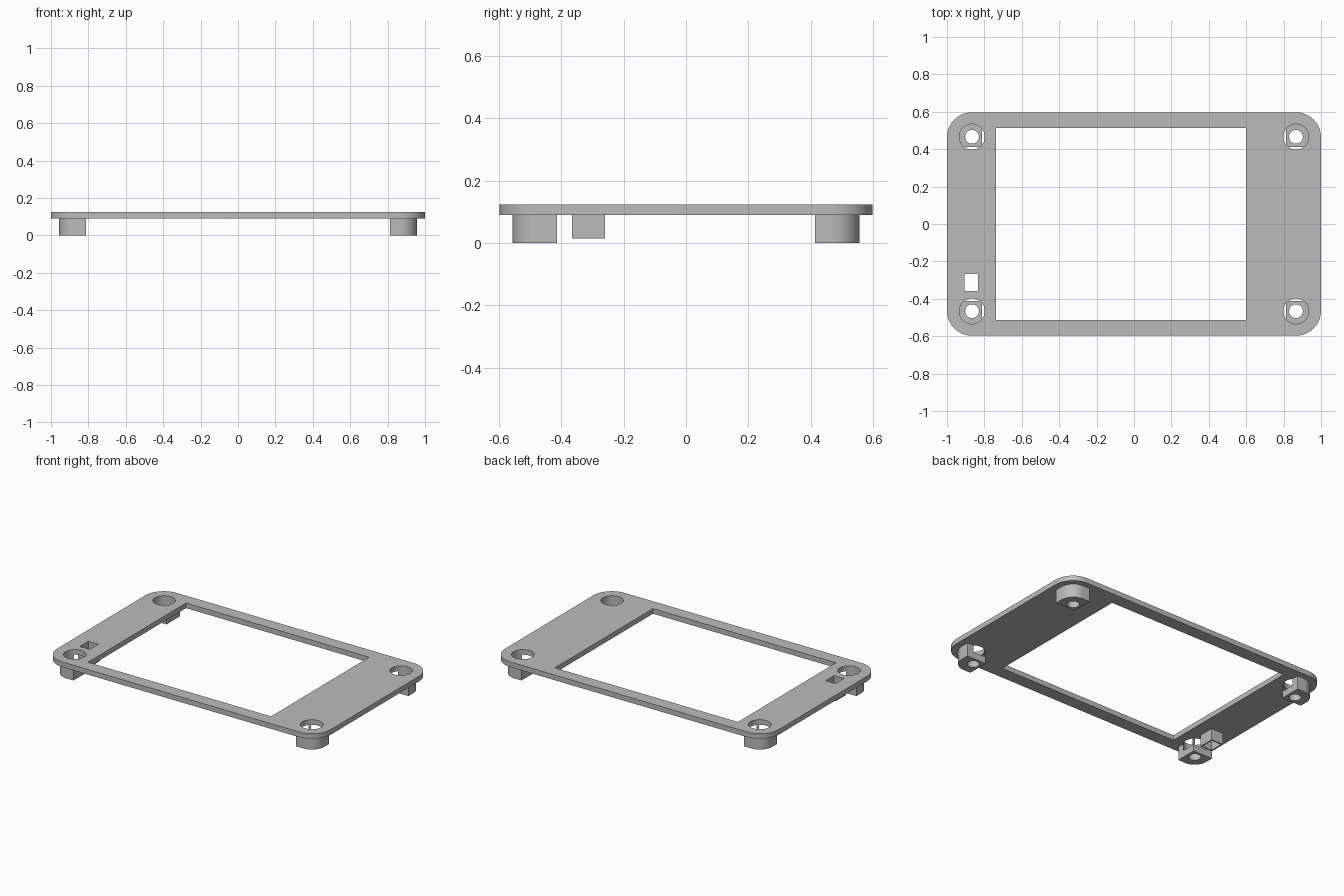
import bpy, bmesh, math

cube = bpy.data.objects.get("Cube")
if cube:
    bpy.data.objects.remove(cube, do_unlink=True)

# Main dimensions
HALF_X, HALF_Y = 1.0, 0.597
PLATE_Z, TOP_Z = 0.09, 0.124
POST_X, POST_Y = 0.866, 0.466
FLOOR_Z = 0.045

grey = bpy.data.materials.new("plain grey")
grey.use_nodes = True
grey.diffuse_color = (0.5, 0.5, 0.5, 1)
grey.node_tree.nodes["Principled BSDF"].inputs["Base Color"].default_value = (0.5, 0.5, 0.5, 1)


def arc(cx, cy, r, start, sweep, steps):
    return [(cx + r * math.cos(math.radians(start + sweep * i / steps)),
             cy + r * math.sin(math.radians(start + sweep * i / steps)))
            for i in range(steps + 1)]


def circle(cx, cy, r, steps=48):
    return arc(cx, cy, r, 0, 360, steps)[:-1]


def rect(x0, x1, y0, y1):
    return [(x0, y0), (x1, y0), (x1, y1), (x0, y1)]


def prism(name, outline, z0, z1):
    """Extrude a flat outline from z0 to z1."""
    bm = bmesh.new()
    base = bm.faces.new([bm.verts.new((x, y, z0)) for x, y in outline])
    top = bmesh.ops.extrude_face_region(bm, geom=[base])["geom"]
    bmesh.ops.translate(bm, vec=(0, 0, z1 - z0),
                        verts=[v for v in top if isinstance(v, bmesh.types.BMVert)])
    bmesh.ops.recalc_face_normals(bm, faces=bm.faces)
    mesh = bpy.data.meshes.new(name)
    bm.to_mesh(mesh)
    bm.free()
    mesh.materials.append(grey)
    obj = bpy.data.objects.new(name, mesh)
    bpy.context.collection.objects.link(obj)
    return obj


def activate(obj):
    bpy.ops.object.select_all(action='DESELECT')
    obj.select_set(True)
    bpy.context.view_layer.objects.active = obj


def cut(obj, outline, z0, z1):
    """Cut a straight-sided opening, then drop the cutter."""
    cutter = prism("cutter", outline, z0, z1)
    cutter.hide_render = True
    mod = obj.modifiers.new("cut", 'BOOLEAN')
    mod.operation = 'DIFFERENCE'
    mod.solver = 'EXACT'
    mod.object = cutter
    activate(obj)
    bpy.ops.object.modifier_apply(modifier=mod.name)
    bpy.data.objects.remove(cutter, do_unlink=True)


def finish(obj):
    activate(obj)
    bpy.ops.object.shade_smooth_by_angle(angle=math.radians(30))


# Frame plate with rounded corners
radius = HALF_X - POST_X
outline = []
for i, (sx, sy) in enumerate([(1, 1), (-1, 1), (-1, -1), (1, -1)]):
    outline += arc(sx * (HALF_X - radius), sy * (HALF_Y - radius), radius, 90 * i, 90, 16)
frame = prism("frame_plate", outline, PLATE_Z, TOP_Z)

# Large window and small slot
SLOT = (-0.906, -0.833, -0.357, -0.268)
cut(frame, rect(-0.738, 0.6, -0.512, 0.512), 0, 1)
cut(frame, rect(*SLOT), 0, 1)

# Corner posts: rounded on the outer corner, with a recess and a screw hole
for side, sx in (("left", 1), ("right", -1)):
    for end, sy in (("front", -1), ("back", 1)):
        px, py = sx * POST_X, sy * POST_Y
        inner, outer = 0.053, 0.09
        local = [(-inner, -inner), (outer, -inner)] + arc(0, 0, outer, 0, 90, 16) + [(-inner, outer)]
        post = prism(f"{end}_{side}_post", [(px + sx * x, py + sy * y) for x, y in local], 0, PLATE_Z)
        recess = circle(px, py, 0.068)
        cut(post, recess, FLOOR_Z, 1)
        cut(post, circle(px, py, 0.037), -1, 1)
        cut(frame, recess, 0, 1)
        finish(post)

# Thin-walled sleeve under the slot
wall = 0.008
x0, x1, y0, y1 = SLOT
sleeve = prism("slot_sleeve", rect(x0 - wall, x1 + wall, y0 - wall, y1 + wall), 0.014, PLATE_Z)
cut(sleeve, rect(*SLOT), -1, 1)
finish(sleeve)
finish(frame)
